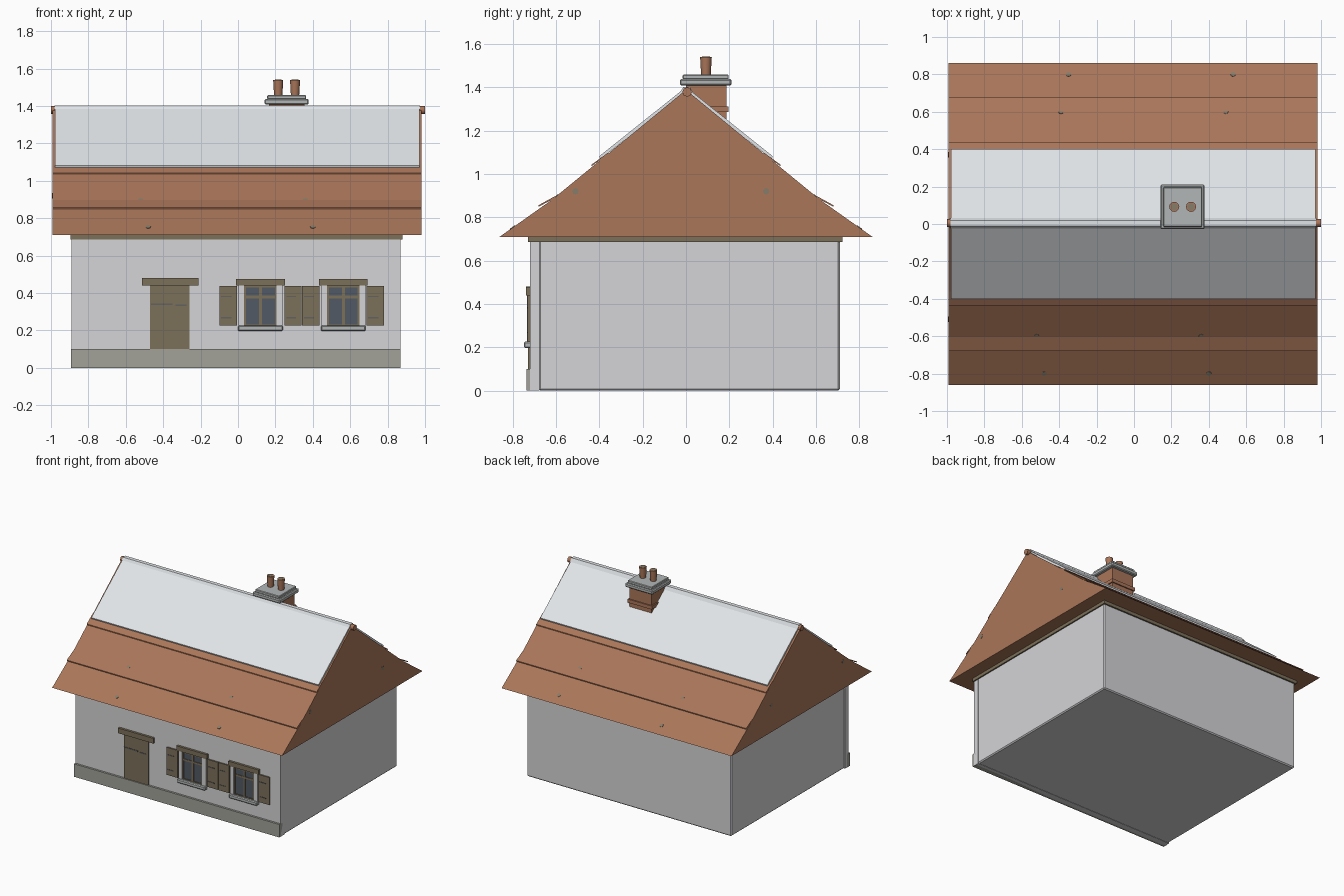
import bpy, bmesh, math
from mathutils import Vector

if "Cube" in bpy.data.objects:
    bpy.data.objects.remove(bpy.data.objects["Cube"])


def material(name, r, g, b):
    m = bpy.data.materials.new(name)
    m.diffuse_color = (r, g, b, 1)
    m.use_nodes = True
    m.node_tree.nodes["Principled BSDF"].inputs["Base Color"].default_value = m.diffuse_color
    return m


WALL = material("plaster", .66, .66, .68)
SNOW = material("snow", .76, .79, .81)
TILE = material("roof_clay", .40, .18, .10)
WOOD = material("brown_wood", .20, .16, .10)
STONE = material("plinth_stone", .36, .36, .32)
CAP = material("grey_stone", .45, .47, .47)
GLASS = material("window_glass", .085, .10, .13)
IRON = material("dark_iron", .12, .12, .12)
MOSS = material("moss", .24, .20, .14)


def finish(name, bm, mat):
    bmesh.ops.recalc_face_normals(bm, faces=bm.faces[:])
    me = bpy.data.meshes.new(name)
    bm.to_mesh(me)
    bm.free()
    me.materials.append(mat)
    ob = bpy.data.objects.new(name, me)
    bpy.context.collection.objects.link(ob)
    return ob


def box(name, x0, x1, y0, y1, z0, z1, mat, bevel=0):
    bm = bmesh.new()
    bmesh.ops.create_cube(bm, size=1)
    for v in bm.verts:
        v.co = ((x0 + x1) / 2 + v.co.x * (x1 - x0),
                (y0 + y1) / 2 + v.co.y * (y1 - y0),
                (z0 + z1) / 2 + v.co.z * (z1 - z0))
    if bevel:
        bmesh.ops.bevel(bm, geom=bm.edges[:], offset=bevel, segments=1, affect='EDGES')
    return finish(name, bm, mat)


def extrude(name, profile, x0, x1, mat):
    """Extrude a (y, z) profile along x."""
    bm = bmesh.new()
    f = bm.faces.new([bm.verts.new((x0, y, z)) for y, z in profile])
    r = bmesh.ops.extrude_face_region(bm, geom=[f])
    for v in r['geom']:
        if isinstance(v, bmesh.types.BMVert):
            v.co.x = x1
    return finish(name, bm, mat)


def cone(name, loc, r0, r1, depth, mat, direction=(0, 0, 1), n=12):
    bm = bmesh.new()
    bmesh.ops.create_cone(bm, cap_ends=True, segments=n, radius1=r0, radius2=r1, depth=depth)
    ob = finish(name, bm, mat)
    ob.location = loc
    ob.rotation_euler = Vector(direction).to_track_quat('Z', 'Y').to_euler()
    for p in ob.data.polygons:
        p.use_smooth = len(p.vertices) == 4
    return ob


# walls, plinth and eave board
box("house_body", -.885, .87, -.68, .71, 0, .70, WALL, .008)
box("front_wall", -.89, .87, -.72, -.675, 0, .70, WALL)
box("front_plinth", -.892, .87, -.736, -.70, 0, .10, STONE)
box("eave_board", -.895, .88, -.728, .722, .685, .712, WOOD)

# roof core
half = [(.40, 1.06), (.62, .88), (.86, .71)]
extrude("roof", [(0, 1.388)] + half + [(-y, z) for y, z in reversed(half)],
        -.992, .98, TILE)

# raised tile courses and snow on both slopes
for s, side in ((-1, "front"), (1, "back")):
    def slope(name, pts, x0, x1, mat):
        extrude(side + name, [(s * y, z) for y, z in pts], x0, x1, mat)
    slope("_lower_course", [(.605, .897), (.68, .856), (.68, .849), (.605, .888)], -.992, .98, TILE)
    slope("_upper_course", [(.36, 1.098), (.436, 1.043), (.436, 1.036), (.36, 1.088)], -.992, .98, TILE)
    slope("_snow", [(0, 1.401), (.40, 1.082), (.395, 1.068), (0, 1.380)], -.978, .97, SNOW)

# ridge pole with snow on top
cone("ridge_pole", (0, .005, 1.378), .022, .022, 2.0, TILE, (1, 0, 0), 8)
extrude("ridge_snow", [(-.023, 1.383), (-.012, 1.402), (.018, 1.402), (.032, 1.376)],
        -.98, .972, SNOW)

# small moss spots on slopes and gables
for x, y, z in ((-.52, .60, .901), (.36, .60, .901), (-.48, .80, .7535), (.40, .80, .7535)):
    for s in (-1, 1):
        dx = 0 if s < 0 else .13
        n = (0, s * .62, .80) if y < .7 else (0, s * .58, .82)
        cone("moss_spot", (x + dx, s * y, z - (.004 if y < .7 else 0)),
             .014, .014, .004, MOSS, n, 8)
for x in (-.992, .98):
    for y in (-.51, .37):
        cone("gable_moss_spot", (x, y, .92), .015, .015, .003, MOSS, (1, 0, 0), 8)

# chimney
box("chimney_shaft", .165, .355, 0, .186, 1.15, 1.42, TILE)
box("chimney_collar", .156, .364, -.008, .195, 1.285, 1.312, TILE)
box("chimney_lower_cap", .142, .378, -.028, .210, 1.408, 1.438, CAP, .006)
box("chimney_upper_cap", .156, .364, -.015, .197, 1.436, 1.458, CAP, .004)
for x in (.215, .305):
    cone("chimney_pot", (x, .092, 1.497), .022, .027, .086, TILE)
    cone("chimney_pot_hole", (x, .092, 1.5405), .018, .018, .002, MOSS)

# door
box("door", -.47, -.26, -.728, -.71, .10, .44, WOOD)
box("door_lintel", -.512, -.21, -.738, -.71, .44, .48, WOOD)
box("door_hinge", -.465, -.35, -.731, -.72, .335, .344, IRON)
box("door_latch", -.335, -.275, -.731, -.72, .33, .338, IRON)


def shutter(x0, x1):
    box("shutter", x0, x1, -.731, -.715, .225, .438, WOOD)
    for z in (.268, .382):
        box("shutter_hinge", x0 + .01, x1 - .03, -.734, -.72, z - .003, z + .003, IRON)


# two windows with shutters
for cx in (.12, .563):
    box("window_lintel", cx - .13, cx + .13, -.738, -.71, .44, .476, WOOD)
    box("window_sill", cx - .12, cx + .12, -.748, -.71, .196, .226, CAP, .006)
    box("window_glass", cx - .085, cx + .085, -.723, -.71, .226, .44, GLASS)
    for s in (-1, 1):
        a = sorted((cx + s * .087, cx + s * .118))
        box("window_surround", a[0], a[1], -.734, -.71, .224, .442, WALL)
        b = sorted((cx + s * .077, cx + s * .088))
        box("window_jamb", b[0], b[1], -.728, -.71, .224, .44, WOOD)
    box("window_mullion", cx - .008, cx + .008, -.728, -.71, .226, .44, WOOD)
    for z0, z1 in ((.226, .233), (.372, .386), (.43, .442)):
        box("window_bar", cx - .086, cx + .086, -.7275, -.71, z0, z1, WOOD)
for x0, x1 in ((-.10, -.006), (.248, .34), (.343, .435), (.686, .78)):
    shutter(x0, x1)
